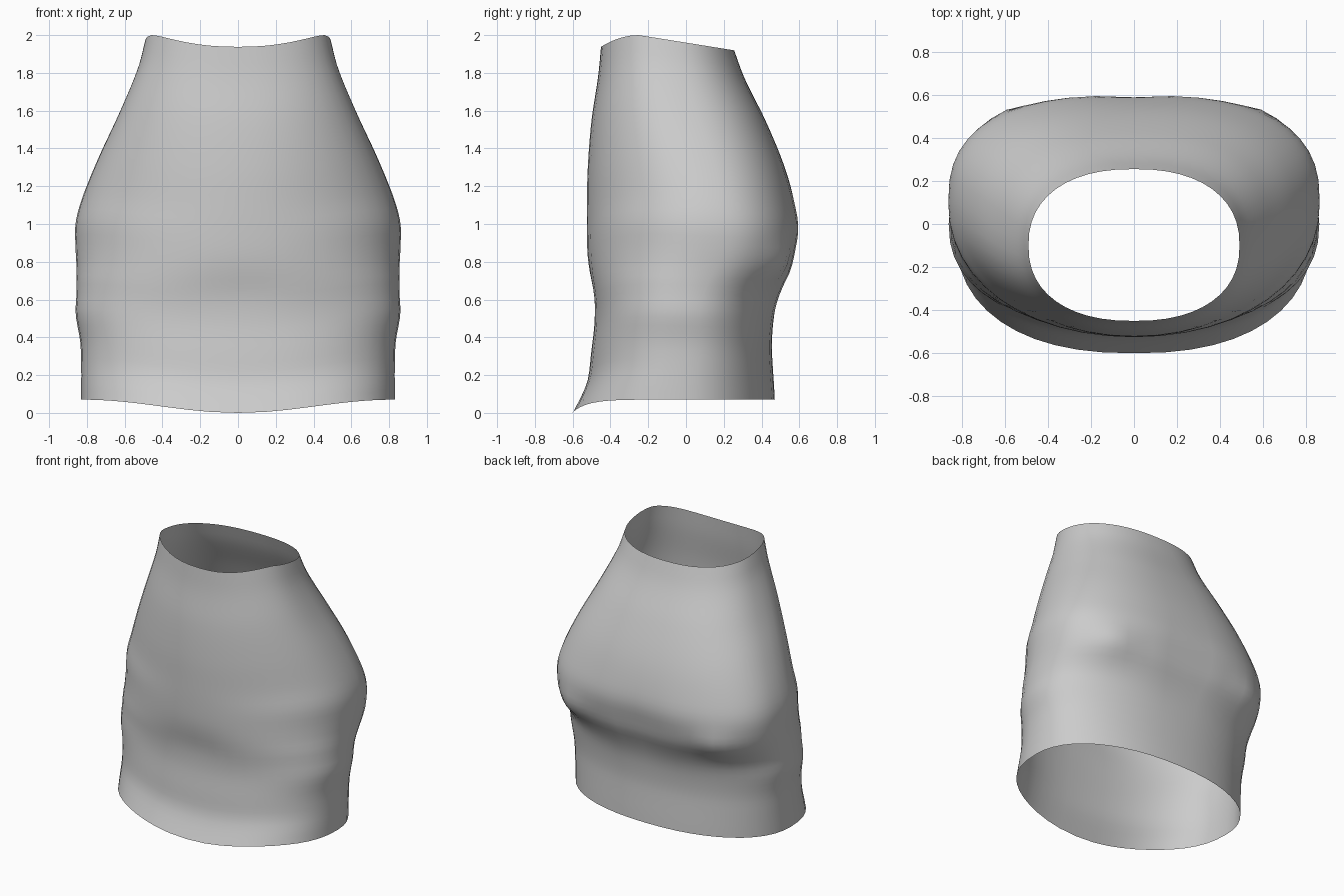
import bpy
import bmesh
import math

if "Cube" in bpy.data.objects:
    bpy.data.objects.remove(bpy.data.objects["Cube"])

# Cross-sections, bottom to top: height fraction, half width, front y, back y,
# y of the widest point, front roundness, back roundness
SECTIONS = [
    (0.00, 0.83, -0.60, 0.47, -0.03, 2.35, 2.2),
    (0.05, 0.83, -0.55, 0.465, -0.02, 2.4, 2.2),
    (0.09, 0.83, -0.52, 0.46, -0.01, 2.4, 2.2),
    (0.16, 0.835, -0.503, 0.455, 0.0, 2.4, 2.2),
    (0.24, 0.86, -0.487, 0.47, 0.0, 2.35, 2.2),
    (0.29, 0.855, -0.492, 0.495, 0.01, 2.3, 2.25),
    (0.335, 0.855, -0.505, 0.53, 0.03, 2.25, 2.4),
    (0.37, 0.855, -0.515, 0.56, 0.06, 2.2, 2.55),
    (0.42, 0.86, -0.522, 0.582, 0.09, 2.15, 2.65),
    (0.49, 0.86, -0.525, 0.60, 0.10, 2.1, 2.6),
    (0.56, 0.825, -0.525, 0.58, 0.10, 2.05, 2.5),
    (0.67, 0.74, -0.52, 0.52, 0.05, 2.1, 2.5),
    (0.80, 0.625, -0.50, 0.42, -0.03, 2.2, 2.5),
    (0.92, 0.53, -0.465, 0.31, -0.08, 2.3, 2.4),
    (1.00, 0.49, -0.45, 0.255, -0.10, 2.3, 2.3),
]
SEGMENTS = 48
RINGS = 44


def section_at(t):
    """Smooth cubic blend between neighbouring cross-sections."""
    i = 0
    while i < len(SECTIONS) - 2 and t > SECTIONS[i + 1][0]:
        i += 1
    a, b = SECTIONS[i], SECTIONS[i + 1]
    p, n = SECTIONS[max(i - 1, 0)], SECTIONS[min(i + 2, len(SECTIONS) - 1)]
    h = b[0] - a[0]
    u = (t - a[0]) / h
    out = []
    for k in range(1, 7):
        ma = (b[k] - p[k]) / (b[0] - p[0]) * h
        mb = (n[k] - a[k]) / (n[0] - a[0]) * h
        out.append((2*u**3 - 3*u**2 + 1) * a[k] + (u**3 - 2*u**2 + u) * ma
                   + (3*u**2 - 2*u**3) * b[k] + (u**3 - u**2) * mb)
    return out


def bump(v, centre, width):
    return math.exp(-((v - centre) / width) ** 2)


def outline(t, ang):
    """Point on the rounded cross-section at height fraction t."""
    hx, yf, yb, mid, nf, nb = section_at(t)
    c, s = math.cos(ang), math.sin(ang)
    n = nb if s > 0 else nf
    depth = (yb - mid) if s > 0 else (mid - yf)
    return (hx * math.copysign(abs(c) ** (2 / n), c),
            mid + depth * math.copysign(abs(s) ** (2 / n), s))


def skirt_point(t, ang):
    x, y = outline(t, ang)
    back = math.sin(ang) > 0
    # Hem dips at the front; waist dips at the front and slopes to the back
    hem_x = outline(0, ang)[0]
    waist_y = outline(1, ang)[1]
    low = 0.07
    if not back:
        low = 0.035 * (1 - math.cos(math.pi * min(abs(hem_x) / 0.82, 1)))
    high = 2 - 0.16 * max(waist_y + 0.25, 0)
    high -= 0.062 * (max(-0.25 - waist_y, 0) / 0.2) ** 2
    z = low + (high - low) * t
    # Soft folds: back cleft, full back corners and a shallow front hollow
    if back:
        y -= 0.018 * bump(x, 0, 0.14) * bump(z, 0.82, 0.25)
        y += 0.035 * bump(abs(x), 0.6, 0.13) * bump(z, 0.8, 0.11)
    else:
        y += 0.015 * bump(x, 0, 0.25) * bump(z, 0.65, 0.13)
    return x, y, z


# Skirt: open, single-layer lofted tube
bm = bmesh.new()
rings = [[bm.verts.new(skirt_point(r / RINGS, 2 * math.pi * k / SEGMENTS))
          for k in range(SEGMENTS)] for r in range(RINGS + 1)]
for low, high in zip(rings, rings[1:]):
    for k in range(SEGMENTS):
        j = (k + 1) % SEGMENTS
        bm.faces.new((low[k], low[j], high[j], high[k])).smooth = True

mesh = bpy.data.meshes.new("skirt")
bm.to_mesh(mesh)
bm.free()
skirt = bpy.data.objects.new("skirt", mesh)
bpy.context.collection.objects.link(skirt)

# Plain grey cloth
cloth = bpy.data.materials.new("grey cloth")
cloth.diffuse_color = (0.6, 0.6, 0.6, 1)
cloth.use_nodes = True
cloth.node_tree.nodes["Principled BSDF"].inputs["Base Color"].default_value = cloth.diffuse_color
mesh.materials.append(cloth)
